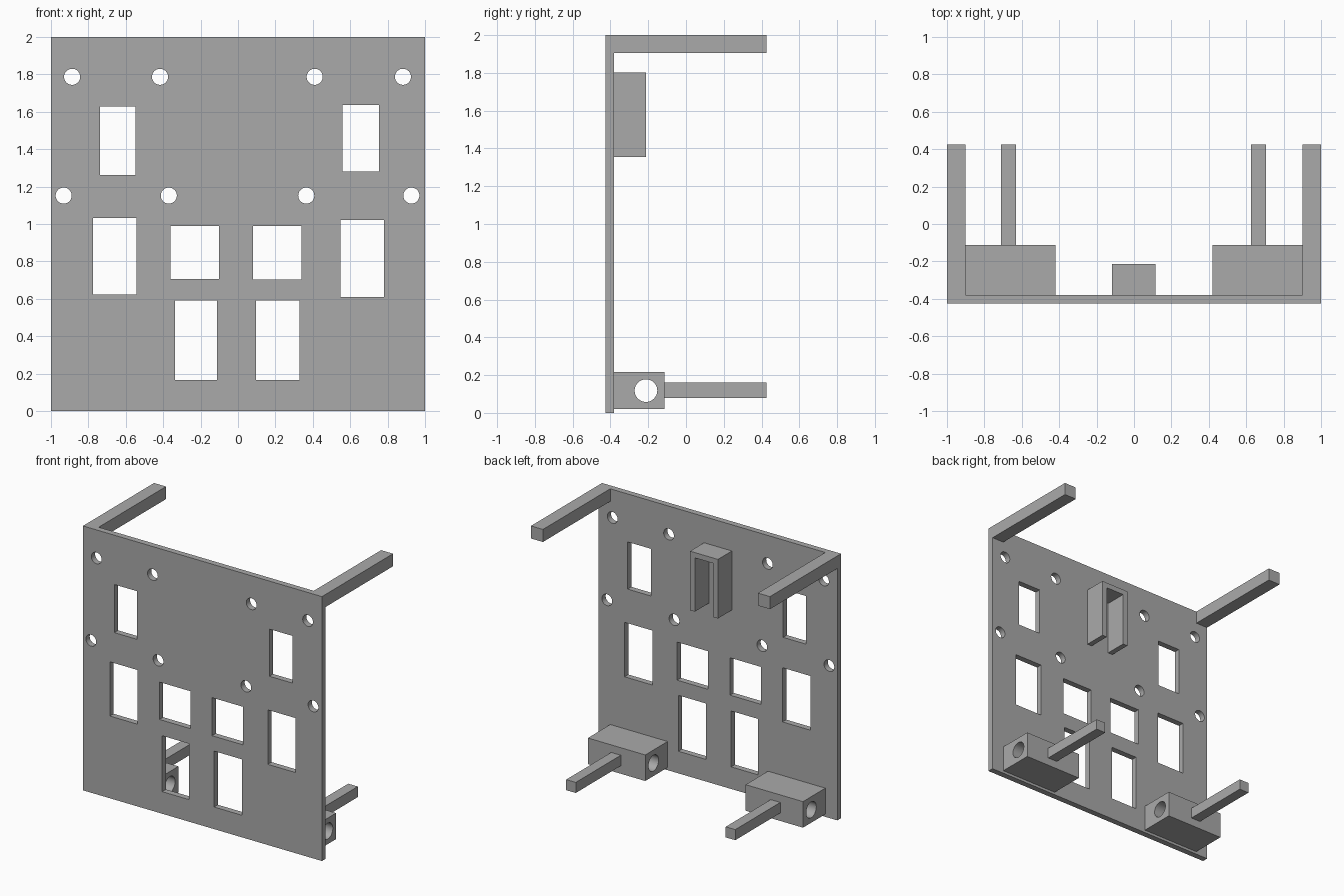
import bpy, bmesh
from math import pi
from mathutils import Matrix, Vector

if "Cube" in bpy.data.objects:
    bpy.data.objects.remove(bpy.data.objects["Cube"], do_unlink=True)

grey = bpy.data.materials.new("plain grey")
grey.use_nodes = True
grey.diffuse_color = (0.4, 0.4, 0.4, 1)
grey.node_tree.nodes["Principled BSDF"].inputs["Base Color"].default_value = (0.4, 0.4, 0.4, 1)

FRONT, BACK, TIP = -0.425, -0.38, 0.425   # plate faces and arm ends along y


def add_box(bm, x, y, z):
    size = Vector((x[1] - x[0], y[1] - y[0], z[1] - z[0]))
    mid = Vector((sum(x), sum(y), sum(z))) / 2
    bmesh.ops.create_cube(bm, size=1, matrix=Matrix.LocRotScale(mid, None, size))


def add_rod(bm, centre, radius, depth, axis):
    turn = Matrix.Rotation(pi / 2, 4, "X" if axis == "Y" else "Y")
    bmesh.ops.create_cone(bm, cap_ends=True, segments=40, radius1=radius, radius2=radius,
                          depth=depth, matrix=Matrix.Translation(centre) @ turn)


def make_object(name, bm):
    mesh = bpy.data.meshes.new(name)
    bm.to_mesh(mesh)
    bm.free()
    mesh.materials.append(grey)
    obj = bpy.data.objects.new(name, mesh)
    bpy.context.collection.objects.link(obj)
    return obj


def box(name, x, y, z):
    bm = bmesh.new()
    add_box(bm, x, y, z)
    return make_object(name, bm)


def cut(obj, cutter_bm):
    cutter = make_object(obj.name + "_cutter", cutter_bm)
    cutter.hide_render = True
    mod = obj.modifiers.new("cut", "BOOLEAN")
    mod.operation, mod.solver, mod.object = "DIFFERENCE", "EXACT", cutter
    bpy.ops.object.select_all(action="DESELECT")
    bpy.context.view_layer.objects.active = obj
    obj.select_set(True)
    bpy.ops.object.modifier_apply(modifier=mod.name)
    bpy.data.objects.remove(cutter, do_unlink=True)
    bpy.ops.object.shade_smooth_by_angle()


# Front plate with rectangular windows and round screw holes
plate = box("front_plate", (-1, 1), (FRONT, BACK), (0, 2))
windows = [
    ((-0.737, -0.547), (1.263, 1.627)), ((0.56, 0.755), (1.28, 1.637)),
    ((-0.775, -0.542), (0.622, 1.032)), ((0.547, 0.78), (0.61, 1.022)),
    ((-0.36, -0.102), (0.707, 0.99)), ((0.08, 0.34), (0.702, 0.99)),
    ((-0.337, -0.112), (0.167, 0.59)), ((0.097, 0.33), (0.167, 0.59)),
]
screw_rows = {1.787: (-0.887, -0.417, 0.41, 0.882), 1.152: (-0.932, -0.37, 0.365, 0.927)}
bm = bmesh.new()
for x, z in windows:
    add_box(bm, x, (-0.5, -0.3), z)
for z, xs in screw_rows.items():
    for x in xs:
        add_rod(bm, (x, -0.4, z), 0.043, 0.2, "Y")
cut(plate, bm)

# Top arms, bored blocks and lower pegs on each side
pegs = {"left": (0.625, 0.705), "right": (-0.71, -0.63)}
for side, s in (("left", 1), ("right", -1)):
    box(side + "_top_arm", sorted((s * 0.9, s)), (BACK, TIP), (1.905, 2))
    block = box(side + "_block", sorted((s * 0.42, s * 0.9)), (BACK, -0.113), (0.02, 0.217))
    bm = bmesh.new()
    add_rod(bm, (s * 0.66, -0.212, 0.118), 0.06, 0.8, "X")
    cut(block, bm)
    box(side + "_peg", pegs[side], (-0.113, TIP), (0.08, 0.16))

# Channel holder on the back, open behind and below
holder = box("channel_holder", (-0.118, 0.115), (BACK, -0.213), (1.355, 1.802))
bm = bmesh.new()
add_box(bm, (-0.078, 0.075), (-0.5, 0), (1.2, 1.762))
cut(holder, bm)
